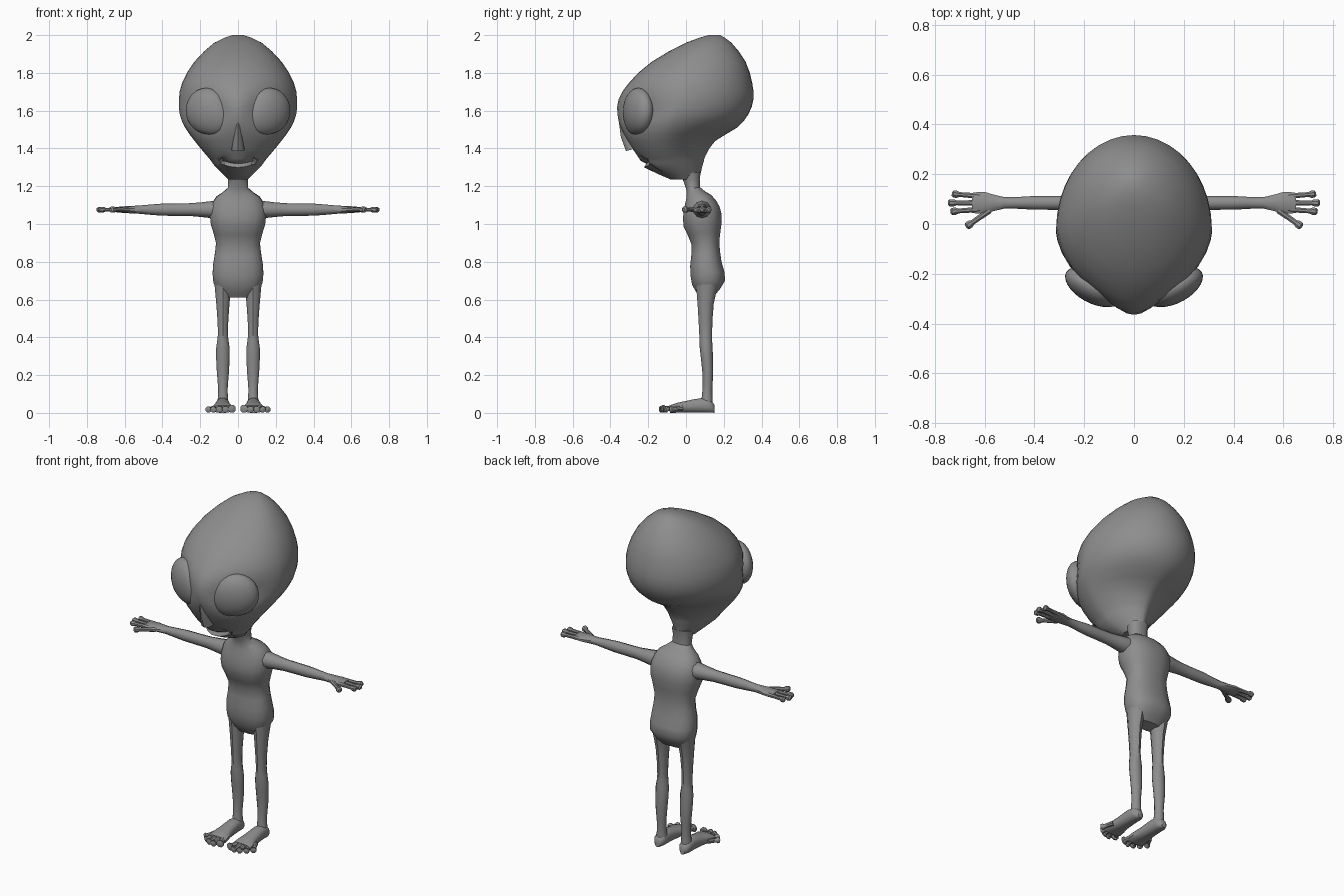
import bpy, bmesh, math
from mathutils import Vector

cube = bpy.data.objects.get("Cube")
if cube:
    bpy.data.objects.remove(cube)

GREY = (0.27, 0.27, 0.27, 1)
skin = bpy.data.materials.new("grey_skin")
skin.use_nodes = True
skin.diffuse_color = GREY
skin.node_tree.nodes["Principled BSDF"].inputs["Base Color"].default_value = GREY

ACROSS = Vector((1, 0, 0))
FORWARD = Vector((0, 1, 0))
UP = Vector((0, 0, 1))


def finish(name, bm, mirror=False, angle=40):
    bmesh.ops.recalc_face_normals(bm, faces=bm.faces)
    mesh = bpy.data.meshes.new(name)
    bm.to_mesh(mesh)
    bm.free()
    mesh.materials.append(skin)
    obj = bpy.data.objects.new(name, mesh)
    bpy.context.collection.objects.link(obj)
    if mirror:
        obj.modifiers.new("Mirror", 'MIRROR')
    bpy.ops.object.select_all(action='DESELECT')
    obj.select_set(True)
    bpy.context.view_layer.objects.active = obj
    bpy.ops.object.shade_smooth_by_angle(angle=math.radians(angle))


def refine(rows):
    """Insert a smoothly interpolated row between each pair of rows."""
    result = []
    last = len(rows) - 1
    for i in range(last):
        before, after = rows[max(i - 1, 0)], rows[min(i + 2, last)]
        middle = [(9 * (b + c) - a - d) / 16
                  for a, b, c, d in zip(before, rows[i], rows[i + 1], after)]
        result += [rows[i], middle]
    return result + [rows[last]]


def loft(bm, rings):
    loops = [[bm.verts.new(point) for point in ring] for ring in rings]
    count = len(loops[0])
    for lower, upper in zip(loops, loops[1:]):
        for i in range(count):
            j = (i + 1) % count
            bm.faces.new((lower[i], lower[j], upper[j], upper[i]))
    bm.faces.new(loops[0])
    bm.faces.new(loops[-1])


def power(value, exponent):
    return math.copysign(abs(value) ** (2 / exponent), value)


def tube(bm, rows, side, sides=10, exponent=2):
    """Rows are (centre, radius along side, radius across it)."""
    axis = (Vector(rows[-1][0]) - Vector(rows[0][0])).normalized()
    cross = axis.cross(side).normalized()
    along = cross.cross(axis)
    turns = [math.tau * (i + 0.5) / sides for i in range(sides)]
    loft(bm, [[Vector(centre) + along * wide * power(math.cos(t), exponent)
               + cross * deep * power(math.sin(t), exponent) for t in turns]
              for centre, wide, deep in rows])


def digit(bm, start, tip, radius):
    """Thin finger or toe with a bulb at its tip."""
    start, tip = Vector(start), Vector(tip)
    shape = ((0, 1), (.4, .85), (.72, .8), (.82, 1.2), (.94, 1.2), (1, .6))
    tube(bm, [(start.lerp(tip, t), radius * k, radius * k) for t, k in shape], UP, 8)


# Head: (height, front y, widest y, back y, half width)
head_rows = refine([
    (2, .12, .15, .18, .03), (1.96, 0, .1, .24, .125), (1.86, -.18, .05, .315, .23),
    (1.75, -.3, 0, .35, .295), (1.66, -.357, -.02, .357, .313),
    (1.58, -.363, -.05, .33, .308), (1.51, -.345, -.08, .27, .28),
    (1.44, -.31, -.1, .155, .23), (1.365, -.26, -.1, .105, .168),
    (1.335, -.24, -.09, .095, .143), (1.3, -.222, -.08, .085, .117),
    (1.235, -.08, -.02, .07, .05),
])


def head_point(row, turn):
    z, front, middle, back, half = row
    c, s = math.cos(turn), math.sin(turn)
    if s > 0:
        # Round skull, pinched in towards the neck
        exponent = min(2, max(1.6, 1.6 + (z - 1.46) * 4))
        return half * power(c, exponent), middle + (back - middle) * power(s, exponent), z
    # Face, most wedge shaped at eye level
    exponent = min(2, 1.5 + abs(z - 1.6) * 2.2)
    x = half * power(c, exponent)
    y = middle + (middle - front) * power(s, exponent)
    # Eye sockets
    spread = math.hypot((abs(x) - .165) / .12, (z - 1.6) / .13)
    y += .02 * max(0, 1 - spread * spread)
    # Smiling mouth slit
    if abs(x) < .085 and 1.29 < z < 1.35:
        if abs(z - 1.32) < .01:
            y += .028
        z += 2.5 * x * x
    return x, y, z


SEGMENTS = 40
bm = bmesh.new()
loft(bm, [[head_point(row, math.tau * i / SEGMENTS) for i in range(SEGMENTS)]
          for row in head_rows])
finish("head", bm, angle=35)

# Nose ridge with a flat underside
bm = bmesh.new()
tube(bm, [((0, -.33, 1.56), .012, .028), ((0, -.31, 1.47), .022, .036),
          ((0, -.285, 1.395), .036, .034)], ACROSS)
finish("nose", bm)

# Slanted eyes drawn to a point at the inner lower corner
centre = Vector((.168, -.252, 1.6))
tangent = Vector((.87, .49, 0))
outward = tangent.cross(UP)
bm = bmesh.new()
bmesh.ops.create_uvsphere(bm, u_segments=28, v_segments=16, radius=1)
for vert in bm.verts:
    u, depth, height = vert.co
    pull = max(0, -.75 * u - .66 * height)
    stretch = .12 * (1 + .2 * pull ** 4)
    vert.co = centre + (tangent * u + UP * height) * stretch + outward * depth * .064
finish("eyes", bm, True, 60)

# Torso and neck: (height, front y, back y, half width)
torso_rows = refine([
    (1.27, -.03, .08, .06), (1.19, 0, .075, .055), (1.145, 0, .135, .115),
    (1.08, -.015, .18, .148), (1, -.015, .192, .146), (.9, .028, .178, .118),
    (.79, .02, .19, .133), (.69, .03, .21, .132), (.615, .075, .15, .08),
])
bm = bmesh.new()
tube(bm, [((0, (front + back) / 2, z), half, (back - front) / 2)
          for z, front, back, half in torso_rows], ACROSS, 16, 2.4)
finish("torso", bm)

# Arms: (x, y radius, z radius)
ARM_Y, ARM_Z = .085, 1.076
arm_rows = refine([(.07, .05, .05), (.14, .048, .045), (.25, .031, .034), (.4, .029, .032),
                   (.52, .024, .022), (.6, .046, .018), (.65, .042, .013)])
bm = bmesh.new()
tube(bm, [((x, ARM_Y, ARM_Z), wide, deep) for x, wide, deep in arm_rows], FORWARD)
finish("arms", bm, True)

# Three fingers and a thumb
bm = bmesh.new()
for offset, reach in ((.036, .732), (0, .748), (-.035, .738)):
    digit(bm, (.62, ARM_Y + offset * .75, ARM_Z), (reach, ARM_Y + offset, ARM_Z), .013)
digit(bm, (.58, .055, ARM_Z), (.675, -.012, ARM_Z), .014)
finish("fingers", bm, True)

# Legs: (height, centre y, x radius, y radius)
LEG_X = .08
leg_rows = refine([(.71, .115, .05, .065), (.58, .104, .037, .043), (.42, .104, .027, .034),
                   (.34, .107, .038, .034), (.22, .115, .034, .029), (.12, .113, .026, .026),
                   (.045, .11, .032, .032)])
bm = bmesh.new()
tube(bm, [((LEG_X, y, z), wide, deep) for z, y, wide, deep in leg_rows], ACROSS)
finish("legs", bm, True)

# Feet: (y, height, half width)
foot_rows = refine([(.152, .04, .015), (.13, .066, .033), (.08, .079, .037),
                    (0, .064, .044), (-.05, .053, .056), (-.085, .04, .058)])
bm = bmesh.new()
tube(bm, [((LEG_X + .002, y, height / 2), half, height / 2)
          for y, height, half in foot_rows], ACROSS, 12, 2.4)
finish("feet", bm, True)

# Five toes fanned outwards, the inner one thickest
bm = bmesh.new()
for x, y, radius in ((.03, -.128, .018), (.066, -.142, .015), (.1, -.135, .015),
                     (.133, -.115, .014), (.16, -.085, .014)):
    digit(bm, (LEG_X + (x - LEG_X) * .6, y + .065, .025), (x, y, radius * 1.2), radius)
finish("toes", bm, True)
